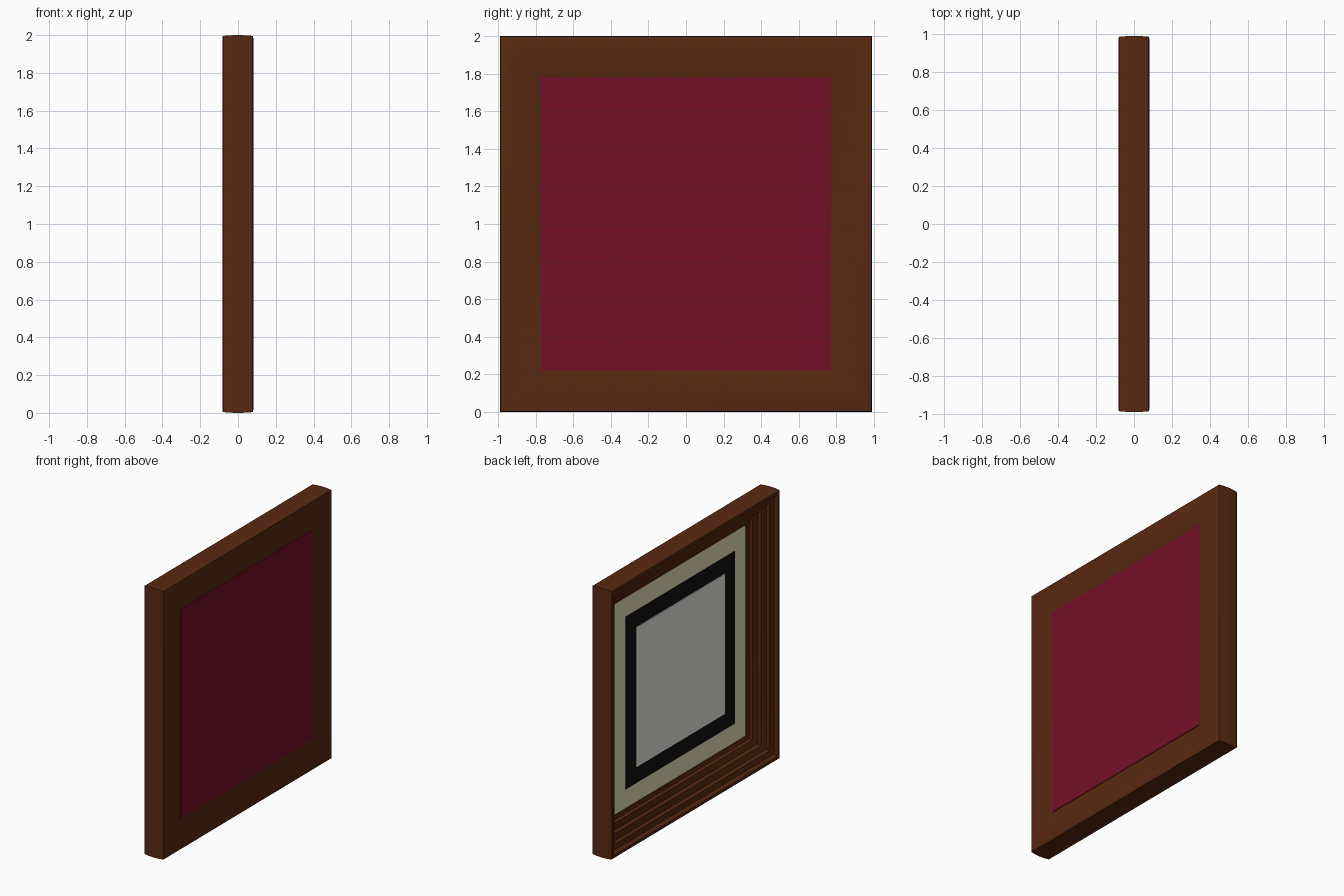
import bpy, bmesh, math

if "Cube" in bpy.data.objects:
    bpy.data.objects.remove(bpy.data.objects["Cube"])

HY, HZ, CZ = 0.99, 1.0, 1.0   # half width, half height, centre height


def material(name, rgb):
    m = bpy.data.materials.new(name)
    m.diffuse_color = (*rgb, 1.0)
    m.use_nodes = True
    m.node_tree.nodes["Principled BSDF"].inputs["Base Color"].default_value = m.diffuse_color
    return m


brown = material("brown wood", (0.098, 0.0222, 0.0056))
crimson = material("crimson backing", (0.178, 0.0052, 0.0212))
cream = material("cream mat", (0.97, 0.90, 0.61))
black = material("black border", (0.0048, 0.0048, 0.0048))
white = material("white paper", (0.94, 0.94, 0.93))


def finish(bm, name, mat):
    bmesh.ops.recalc_face_normals(bm, faces=bm.faces)
    me = bpy.data.meshes.new(name)
    bm.to_mesh(me)
    bm.free()
    me.materials.append(mat)
    ob = bpy.data.objects.new(name, me)
    bpy.context.collection.objects.link(ob)
    return ob


def plate(name, x0, x1, half_y, half_z, mat):
    bm = bmesh.new()
    bmesh.ops.create_cube(bm, size=1.0)
    for v in bm.verts:
        v.co = ((x0 + x1) / 2 + v.co.x * (x1 - x0),
                v.co.y * 2 * half_y, CZ + v.co.z * 2 * half_z)
    return finish(bm, name, mat)


# Moulding section: (distance in from the outer edge, x); picture side is -x
profile = [
    (0.004, -0.0775), (0.009, -0.0825), (0.030, -0.0825),
    (0.045, -0.060), (0.080, -0.050), (0.090, -0.030),
    (0.130, -0.015), (0.140, 0.005), (0.180, 0.020),
    (0.190, 0.038), (0.215, 0.046), (0.225, 0.066),
    (0.205, 0.074), (0.150, 0.080), (0.090, 0.0825), (0.020, 0.0825),
    (0.004, 0.0775), (0.001, 0.04), (0.0, 0.0), (0.001, -0.04),
]

# Mitred frame: one rectangular ring of four corners per profile point
bm = bmesh.new()
rings = [[bm.verts.new((x, sy * (HY - d), CZ + sz * (HZ - d)))
          for sy, sz in ((-1, -1), (1, -1), (1, 1), (-1, 1))]
         for d, x in profile]
for i, a in enumerate(rings):
    b = rings[(i + 1) % len(rings)]
    for k in range(4):
        n = (k + 1) % 4
        bm.faces.new((a[k], a[n], b[n], b[k]))
frame = finish(bm, "frame", brown)
bpy.context.view_layer.objects.active = frame
frame.select_set(True)
bpy.ops.object.shade_smooth_by_angle(angle=math.radians(35))

# Backing panel on +x, mat and picture layers facing -x
plate("backing_panel", 0.060, 0.072, 0.772, 0.778, crimson)
plate("mat_board", 0.050, 0.060, 0.772, 0.782, cream)
plate("picture_border", 0.046, 0.051, 0.64, 0.64, black)
plate("picture_sheet", 0.042, 0.047, 0.52, 0.52, white)
